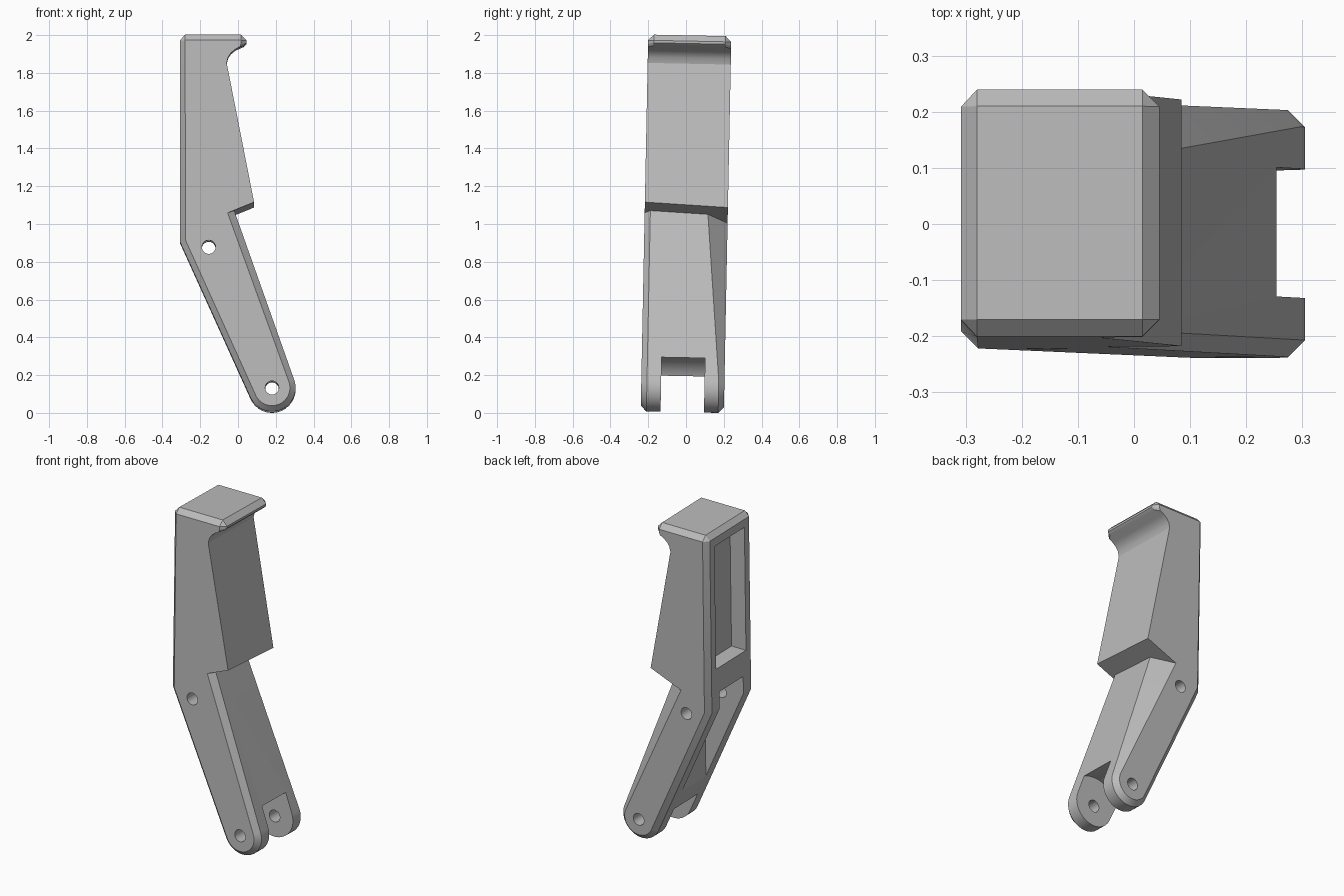
import bpy, bmesh, math
from mathutils import Matrix

cube = bpy.data.objects.get("Cube")
if cube:
    bpy.data.objects.remove(cube, do_unlink=True)

grey = bpy.data.materials.new("plain grey")
grey.use_nodes = True
grey.diffuse_color = (0.5, 0.5, 0.5, 1)
grey.node_tree.nodes["Principled BSDF"].inputs["Base Color"].default_value = (0.5, 0.5, 0.5, 1)

HALF, EDGE = 0.22, 0.03           # half width and chamfer size
PIN, PIVOT = (0.18, 0.13), (-0.155, 0.875)
LEAN = 0.02


def add_object(name, bm):
    bmesh.ops.recalc_face_normals(bm, faces=bm.faces)
    mesh = bpy.data.meshes.new(name)
    bm.to_mesh(mesh)
    bm.free()
    mesh.materials.append(grey)
    obj = bpy.data.objects.new(name, mesh)
    bpy.context.collection.objects.link(obj)
    return obj


def cylinder(name, centre, radius, width):
    bm = bmesh.new()
    place = Matrix.Translation((centre[0], 0, centre[1])) @ Matrix.Rotation(math.pi / 2, 4, 'X')
    bmesh.ops.create_cone(bm, cap_ends=True, segments=48, radius1=radius,
                          radius2=radius, depth=width, matrix=place)
    return add_object(name, bm)


def box(name, x, y, z):
    bm = bmesh.new()
    bmesh.ops.create_cube(bm, size=1)
    for v in bm.verts:
        v.co = [lo + (c + 0.5) * (hi - lo) for c, (lo, hi) in zip(v.co, (x, y, z))]
    return add_object(name, bm)


def arc(radius, steps=24, start=-156, end=20):
    angles = [math.radians(start + (end - start) * i / steps) for i in range(steps + 1)]
    return [(PIN[0] + radius * math.cos(a), PIN[1] + radius * math.sin(a)) for a in angles]


# Side outline: full size, and the smaller outline of the chamfered side faces
back = [(-0.28, 2.0), (-0.308, 1.97), (-0.308, 0.905)]
back_in = [(-0.28, 1.97), (-0.28, 1.97), (-0.278, 0.912)]
grip = [(0.085, 1.103), (-0.06, 1.85), (-0.053, 1.88), (-0.038, 1.903), (-0.015, 1.922)]
lip = [(0.03, 1.942), (0.045, 1.957), (0.045, 1.97), (0.015, 2.0)]
lip_in = [(0.01, 1.935), (0.015, 1.95), (0.015, 1.97), (0.015, 1.97)]
full = back + arc(0.125) + [(-0.02, 1.06)] + grip + lip
front = back_in + arc(0.125 - EDGE) + [(-0.055, 1.046)] + grip + lip_in
rear = back_in + arc(0.125 - EDGE) + [(-0.12, 1.02)] + grip + lip_in
notch = len(back) + len(arc(1))

# Lever body: four rings across the width
bm = bmesh.new()
rings = []
for outline, y in ((front, -HALF), (full, EDGE - HALF), (full, HALF - EDGE), (rear, HALF)):
    ring = []
    for i, (x, z) in enumerate(outline):
        depth = 0.115 if i == notch and y == HALF - EDGE else y   # wide tapering chamfer
        drop = 0.045 * depth if i in (notch, notch + 1) else 0    # skewed notch floor
        ring.append(bm.verts.new((x, depth, z - drop)))
    rings.append(ring)
count = len(full)
for a, b in zip(rings, rings[1:]):
    for i in range(count):
        j = (i + 1) % count
        bm.faces.new((a[i], a[j], b[j], b[i]))
bm.faces.new(rings[0])
bm.faces.new(rings[-1])
bmesh.ops.remove_doubles(bm, verts=bm.verts, dist=0.0005)
body = add_object("lever_body", bm)

# Fork slot, pin holes and the two pockets in the back
cutters = [
    cylinder("fork_slot", PIN, 0.18, 0.23),
    box("upper_pocket", (-0.5, -0.21), (-0.145, 0.145), (1.16, 1.92)),
    box("lower_pocket", (-0.5, -0.045), (-0.115, 0.115), (0.3, 1.01)),
    cylinder("pin_hole", PIN, 0.036, 1),
    cylinder("pivot_hole", PIVOT, 0.036, 1),
]
for cutter in cutters:
    cutter.hide_render = True
    mod = body.modifiers.new(cutter.name, 'BOOLEAN')
    mod.operation = 'DIFFERENCE'
    mod.solver = 'EXACT'
    mod.object = cutter

# Bake the cuts, then lean the part slightly sideways
bpy.context.view_layer.update()
baked = bpy.data.meshes.new_from_object(body.evaluated_get(bpy.context.evaluated_depsgraph_get()))
body.modifiers.clear()
body.data = baked
for cutter in cutters:
    bpy.data.objects.remove(cutter, do_unlink=True)
baked.transform(Matrix.Translation((0, -LEAN, 0)) @ Matrix.Rotation(-LEAN, 4, 'X'))
lowest = min(v.co.z for v in baked.vertices)
baked.transform(Matrix.Translation((0, 0, -lowest)))

bpy.ops.object.select_all(action='DESELECT')
body.select_set(True)
bpy.context.view_layer.objects.active = body
bpy.ops.object.shade_smooth_by_angle(angle=math.radians(22))
